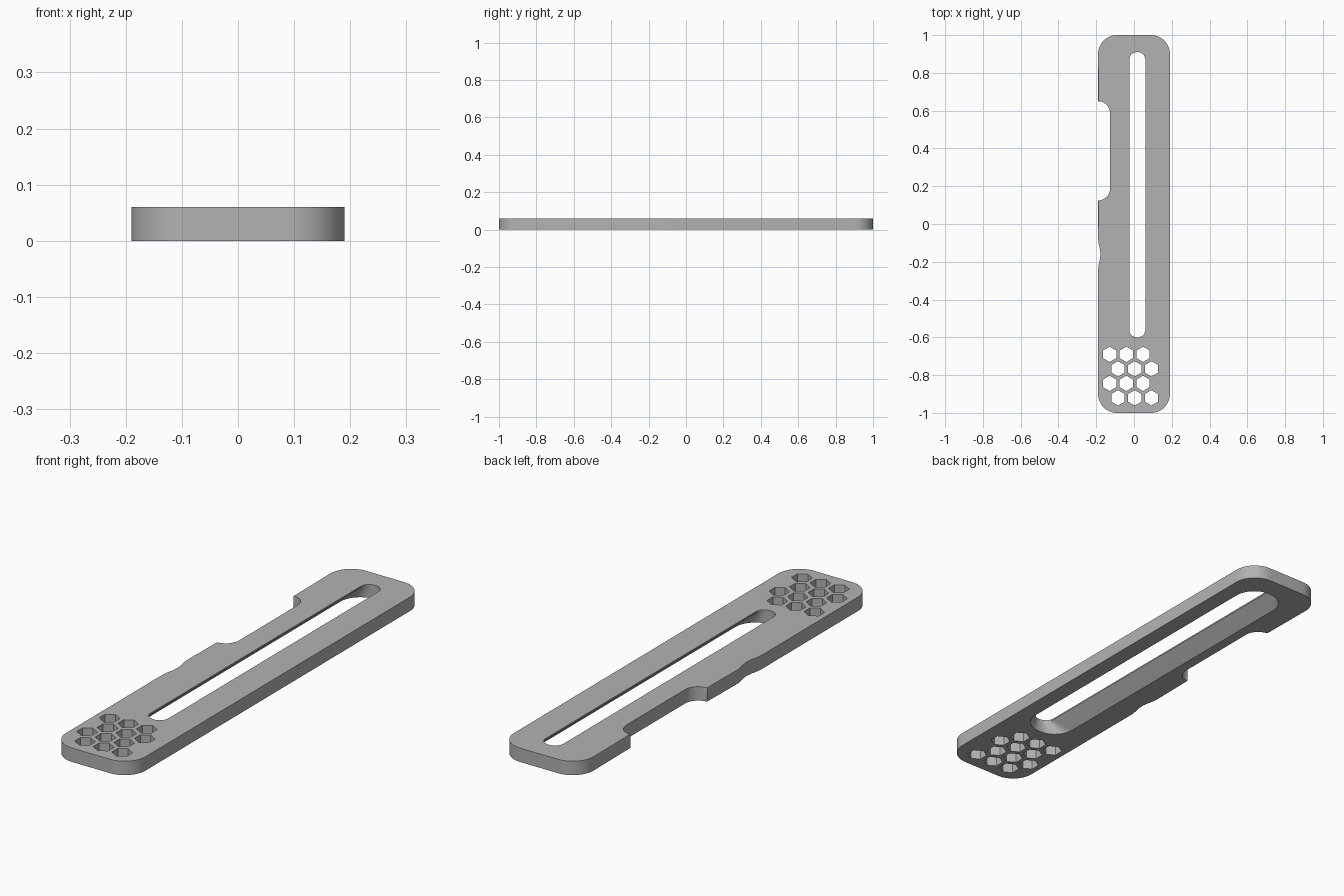
import bpy, bmesh, math

if "Cube" in bpy.data.objects:
    bpy.data.objects.remove(bpy.data.objects["Cube"])

TOP = 0.06
mat = bpy.data.materials.new("plain grey")
mat.diffuse_color = (0.45, 0.45, 0.45, 1)
mat.use_nodes = True
mat.node_tree.nodes["Principled BSDF"].inputs["Base Color"].default_value = mat.diffuse_color


def arc(cx, cy, r, a0, a1, n=12):
    """Points on an arc, angles in degrees."""
    return [(cx + r * math.cos(math.radians(a0 + (a1 - a0) * i / n)),
             cy + r * math.sin(math.radians(a0 + (a1 - a0) * i / n))) for i in range(n + 1)]


def rounded_rect(x0, x1, y0, y1, r):
    return (arc(x1 - r, y0 + r, r, -90, 0) + arc(x1 - r, y1 - r, r, 0, 90)
            + arc(x0 + r, y1 - r, r, 90, 180) + arc(x0 + r, y0 + r, r, 180, 270))


def loft(name, rings, rim_bevel=0):
    """Solid through matching outlines, each given as (z, points)."""
    bm = bmesh.new()
    loops = [[bm.verts.new((x, y, z)) for x, y in pts] for z, pts in rings]
    caps = [bm.faces.new(loops[0][::-1]), bm.faces.new(loops[-1])]
    n = len(loops[0])
    for low, high in zip(loops, loops[1:]):
        for i in range(n):
            j = (i + 1) % n
            bm.faces.new((low[i], low[j], high[j], high[i]))
    if rim_bevel:
        edges = [e for f in caps for e in f.edges]
        bmesh.ops.bevel(bm, geom=edges, offset=rim_bevel, segments=1, affect='EDGES')
    bmesh.ops.recalc_face_normals(bm, faces=bm.faces)
    mesh = bpy.data.meshes.new(name)
    bm.to_mesh(mesh)
    bm.free()
    mesh.materials.append(mat)
    ob = bpy.data.objects.new(name, mesh)
    bpy.context.collection.objects.link(ob)
    return ob


# Plate outline, counter-clockwise, with the side notch and shallow thumb scoop
W, R = 0.19, 0.1
outline = arc(W - R, -1 + R, R, -90, 0) + arc(W - R, 1 - R, R, 0, 90)
outline += arc(-W + R, 1 - R, R, 90, 180)
NR = 0.063
outline += arc(-W, 0.65 - NR, NR, 90, 0) + arc(-W, 0.125 + NR, NR, 0, -90)
outline += [(-W + 0.006 * (1 - math.cos(2 * math.pi * i / 16)), -0.075 - 0.17 * i / 16)
            for i in range(17)]
outline += arc(-W + R, -1 + R, R, 180, 270)
plate = loft("slotted_plate", [(0, outline), (TOP, outline)], 0.0025)

# Long slot, narrow at the top and flaring sideways towards the underside
narrow = rounded_rect(-0.025, 0.06, -0.60, 0.91, 0.04)
wide = rounded_rect(-0.0825, 0.1175, -0.60, 0.91, 0.095)
cutters = [loft("slot_cutter", [(-0.01, wide), (0.0, wide), (TOP - 0.006, narrow),
                                (TOP + 0.02, narrow)])]

# Staggered honeycomb holes
for row in range(4):
    for col in range(3):
        cx = -0.129 + 0.0885 * col + 0.0443 * (row % 2)
        cy = -0.69 - 0.0768 * row
        hexagon = arc(cx, cy, 0.0405, 30, 330, 5)
        cutters.append(loft("hex_cutter", [(-0.02, hexagon), (TOP + 0.02, hexagon)]))

# Cut every opening
bpy.context.view_layer.objects.active = plate
plate.select_set(True)
for cutter in cutters:
    mod = plate.modifiers.new("opening", 'BOOLEAN')
    mod.operation, mod.solver, mod.object = 'DIFFERENCE', 'EXACT', cutter
    bpy.ops.object.modifier_apply(modifier=mod.name)
    bpy.data.objects.remove(cutter)
bpy.ops.object.shade_smooth_by_angle(angle=math.radians(30))
